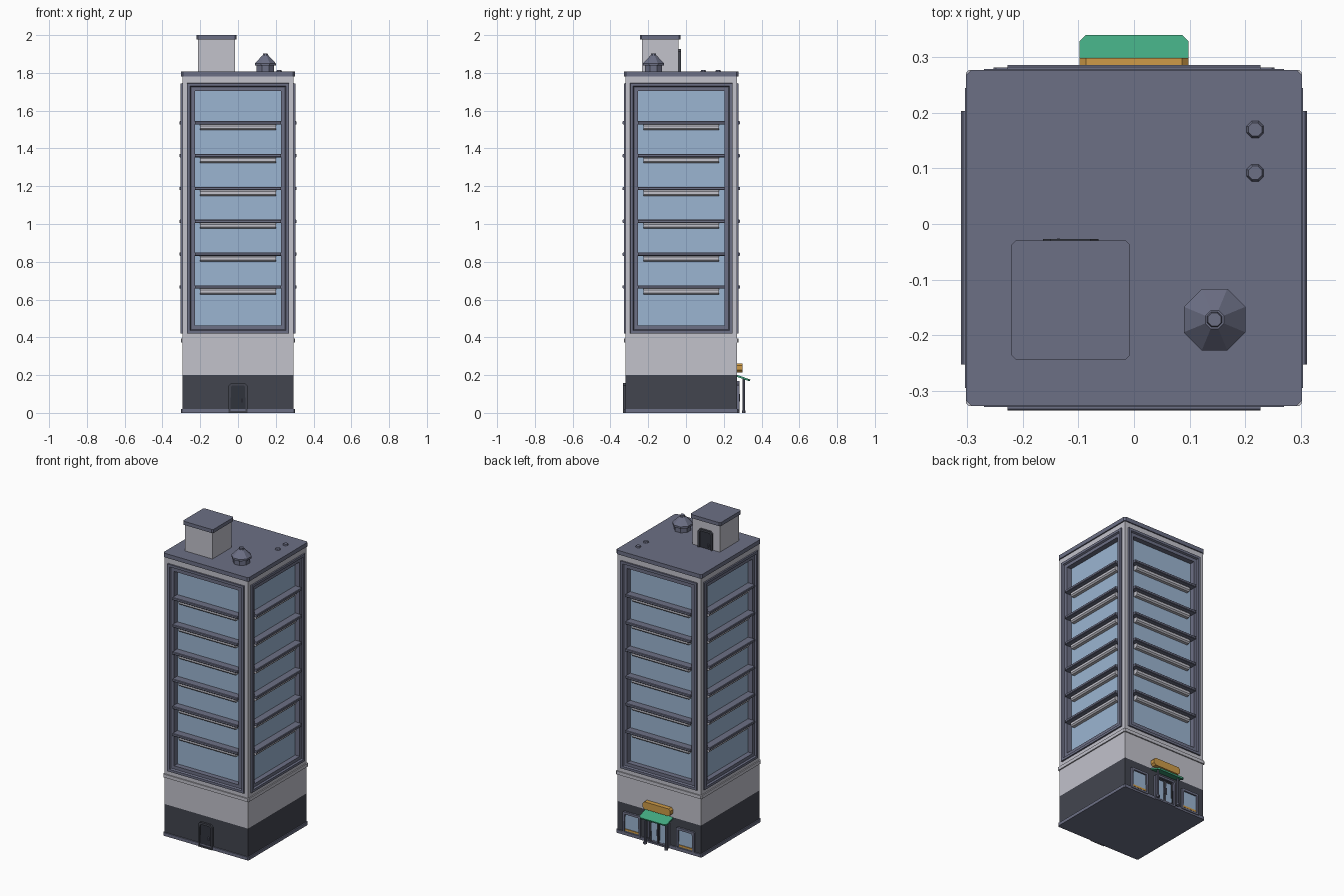
import bpy, bmesh, math
from mathutils import Matrix, Vector

if "Cube" in bpy.data.objects:
    bpy.data.objects.remove(bpy.data.objects["Cube"])

CY = -0.025          # tower axis in y
R = 0.295            # wall half width
BACK, FRONT = CY + R, CY - R

def mat(name, rgb):
    m = bpy.data.materials.new(name)
    m.diffuse_color = (*rgb, 1)
    m.use_nodes = True
    m.node_tree.nodes["Principled BSDF"].inputs["Base Color"].default_value = m.diffuse_color
    return m

LIGHT = mat("pale_grey_wall", (0.54, 0.54, 0.60))
TRIM = mat("slate_trim", (0.150, 0.160, 0.235))
DARK = mat("charcoal", (0.055, 0.060, 0.078))
BLACK = mat("dark_door", (0.030, 0.033, 0.046))
GLASS = mat("blue_glass", (0.33, 0.46, 0.64))
GREEN = mat("green_canopy", (0.055, 0.40, 0.22))
AMBER = mat("amber_sign", (0.62, 0.33, 0.065))

def finish(bm, name, *mats):
    bmesh.ops.recalc_face_normals(bm, faces=bm.faces)
    me = bpy.data.meshes.new(name)
    bm.to_mesh(me)
    bm.free()
    for m in mats:
        me.materials.append(m)
    ob = bpy.data.objects.new(name, me)
    bpy.context.collection.objects.link(ob)
    return ob

def cube(lo, hi):
    bm = bmesh.new()
    lo, hi = Vector(lo), Vector(hi)
    bmesh.ops.create_cube(bm, size=1, matrix=Matrix.Translation((lo + hi) / 2)
                          @ Matrix.Diagonal((*(hi - lo), 1)))
    return bm

def chamfer(bm, axis, w):
    """Chamfer the edges running along one axis."""
    es = [e for e in bm.edges
          if abs((e.verts[0].co - e.verts[1].co).normalized()[axis]) > 0.9]
    bmesh.ops.bevel(bm, geom=es, offset=w, segments=1, affect='EDGES')

def turn(bm, k):
    bmesh.ops.rotate(bm, verts=bm.verts, cent=(0, CY, 0),
                     matrix=Matrix.Rotation(k * math.pi / 2, 3, 'Z'))

def box(name, lo, hi, m, axis=None, w=0.0, k=0):
    bm = cube(lo, hi)
    if axis is not None:
        chamfer(bm, axis, w)
    turn(bm, k)
    return finish(bm, name, m)

def square(name, x, y, h, z0, z1, m, w=0.0):
    return box(name, (x - h, y - h, z0), (x + h, y + h, z1), m, 2 if w else None, w)

def ring(name, x, y, outer, inner, z0, z1, m, w):
    """Square rim with chamfered corners and an open middle."""
    bm = cube((x - outer, y - outer, z0), (x + outer, y + outer, z1))
    chamfer(bm, 2, w)
    caps = [f for f in bm.faces if abs(f.normal.z) > 0.9]
    bmesh.ops.delete(bm, geom=caps, context='FACES_ONLY')
    hole = cube((x - inner, y - inner, z0), (x + inner, y + inner, z1))
    chamfer(hole, 2, w * 0.1)
    bmesh.ops.delete(hole, geom=[f for f in hole.faces if abs(f.normal.z) > 0.9],
                     context='FACES_ONLY')
    tmp = bpy.data.meshes.new("tmp")
    hole.to_mesh(tmp)
    hole.free()
    bm.from_mesh(tmp)
    bpy.data.meshes.remove(tmp)
    for z in (z0, z1):
        es = [e for e in bm.edges if all(abs(v.co.z - z) < 1e-5 for v in e.verts)]
        bmesh.ops.bridge_loops(bm, edges=es)
    return finish(bm, name, m)

def panel(name, x, y, s, w, z0, z1, cut, rim, mats, out=0.010, depth=0.006):
    """Framed plate on a wall at y facing s*y, top corners cut, middle pushed in."""
    h = w / 2
    pts = [(-h, z0), (h, z0), (h, z1 - cut), (h - cut, z1), (cut - h, z1), (-h, z1 - cut)]
    bm = bmesh.new()
    f = bm.faces.new([bm.verts.new((x + px, y - s * 0.002, pz)) for px, pz in pts])
    ext = bmesh.ops.extrude_face_region(bm, geom=[f])["geom"]
    for v in ext:
        if isinstance(v, bmesh.types.BMVert):
            v.co.y = y + s * out
    bmesh.ops.recalc_face_normals(bm, faces=bm.faces)
    front = max(bm.faces, key=lambda q: q.calc_center_median().y * s)
    bmesh.ops.inset_region(bm, faces=[front], thickness=rim)
    inner = bmesh.ops.extrude_discrete_faces(bm, faces=[front])["faces"][0]
    for v in inner.verts:
        v.co.y -= s * depth
    inner.material_index = 1
    return finish(bm, name, *mats)

def cone(name, x, y, z0, z1, r0, r1, m, n=8):
    bm = bmesh.new()
    bmesh.ops.create_cone(bm, cap_ends=True, segments=n, radius1=r0, radius2=r1, depth=z1 - z0,
                          matrix=Matrix.Translation((x, y, (z0 + z1) / 2))
                          @ Matrix.Rotation(math.pi / n, 4, 'Z'))
    return finish(bm, name, m)

# Ground floor
square("plinth", 0, CY, 0.3025, 0, 0.02, TRIM, 0.006)
square("base_wall", 0, CY, R, 0.01, 0.2, DARK)
square("upper_base_wall", 0, CY, R, 0.2, 0.396, LIGHT)
square("belt_course", 0, CY, 0.3025, 0.373, 0.394, LIGHT, 0.005)

# Tower: each side stepped in to a window frame and recessed glass
bm = cube((-R, CY - R, 0.395), (R, CY + R, 1.77))
bm.normal_update()
sides = [f for f in bm.faces if abs(f.normal.z) < 0.5]
for f in bm.faces:
    if f.normal.z > 0.5:
        f.material_index = 2
for inset, push, idx in ((0.035, 0, 1), (0.0005, 0.009, 1), (0.022, 0, 1), (0.0075, -0.010, 1),
                         (0.029, 0, 1), (0.001, -0.032, 3)):
    bmesh.ops.inset_individual(bm, faces=sides, thickness=inset, depth=push)
    for f in sides:
        f.material_index = idx
# frame rims created by the insets lie inside the wall border
for f in bm.faces:
    c = f.calc_center_median() - Vector((0, CY, 0))
    d = max(abs(c.x), abs(c.y))
    if abs(f.normal.z) < 0.5 and f.material_index != 3:
        out = max(max(abs(v.co.x), abs(v.co.y - CY)) for v in f.verts)
        touches_edge = any(abs(v.co.x) > R - 0.001 and abs(v.co.y - CY) > R - 0.001
                           for v in f.verts)
        f.material_index = 0 if touches_edge else 1
    elif f.material_index == 0 and 0.42 < c.z < 1.75:
        f.material_index = 1
finish(bm, "tower", LIGHT, TRIM, DARK, GLASS)

# Floor slabs with projecting sills on all four sides
for k in range(4):
    for i in range(6):
        z = 0.668 + 0.1738 * i
        box("sill", (-0.228, CY - 0.311, z - 0.010), (0.228, CY - 0.258, z + 0.007), TRIM, 0, 0.003, k)
        box("floor_slab", (-0.2, CY - 0.290, z - 0.040), (0.2, CY - 0.255, z - 0.009), LIGHT, 0, 0.008, k)

# Roof edge
ring("roof_collar", 0, CY, R, 0.272, 1.77, 1.782, LIGHT, 0.001)
ring("parapet", 0, CY, 0.3025, 0.270, 1.781, 1.807, TRIM, 0.010)

# Stair house
SX, SY = -0.114, -0.137
bm = cube((SX - 0.097, SY - 0.097, 1.765), (SX + 0.097, SY + 0.097, 1.98))
bm.normal_update()
for f in bm.faces:
    f.material_index = int(f.normal.z > 0.5)
finish(bm, "stair_house", LIGHT, DARK)
ring("stair_house_rim", SX, SY, 0.107, 0.0745, 1.977, 2.0, TRIM, 0.008)

# Service doors, on the street front and on the stair house
for x, y, s, z in ((0, FRONT, -1, 0), (SX, SY + 0.097, 1, 1.768)):
    panel("door_frame", x, y, s, 0.100, z, z + 0.158, 0.014, 0.014, (DARK, BLACK), 0.013, 0.007)
    ya, yb = sorted((y + s * 0.005, y + s * 0.014))
    hx = x - s * 0.022
    box("door_handle", (hx - 0.003, ya, z + 0.055), (hx + 0.003, yb, z + 0.075), TRIM)

# Roof ventilator and small vents
cone("ventilator_drum", 0.145, -0.172, 1.765, 1.85, 0.050, 0.050, TRIM)
cone("ventilator_brim", 0.145, -0.172, 1.838, 1.850, 0.060, 0.060, TRIM)
cone("ventilator_hood", 0.145, -0.172, 1.850, 1.892, 0.060, 0.018, TRIM)
cone("ventilator_tip", 0.145, -0.172, 1.890, 1.902, 0.015, 0.013, TRIM)
for y in (0.17, 0.092):
    cone("vent_pipe", 0.218, y, 1.765, 1.80, 0.010, 0.010, TRIM)
    cone("vent_cap", 0.218, y, 1.797, 1.815, 0.021, 0.013, TRIM)

# Shop front on the back
for x in (-0.19, 0.19):
    panel("shop_window", x, BACK, 1, 0.125, 0.012, 0.150, 0.004, 0.016, (TRIM, GLASS), 0.012, 0.009)
    box("window_stripe", (x - 0.047, BACK, 0.028), (x + 0.047, BACK + 0.007, 0.040), AMBER)
panel("entrance_surround", 0, BACK, 1, 0.150, 0, 0.170, 0.012, 0.014, (TRIM, DARK), 0.014, 0.010)
for x in (-0.029, 0.029):
    panel("entrance_door", x, BACK + 0.004, 1, 0.056, 0.004, 0.150, 0.002, 0.009, (DARK, GLASS), 0.006, 0.004)
    hx = x * 0.25
    box("entrance_handle", (hx - 0.002, BACK + 0.006, 0.06), (hx + 0.002, BACK + 0.016, 0.10), TRIM)
box("sign_board", (-0.098, BACK - 0.002, 0.215), (0.098, 0.299, 0.262), AMBER, 1, 0.012)

# Sloping canopy on two posts
bm = cube((-0.098, -0.037, -0.005), (0.098, 0.037, 0.005))
outer = [e for e in bm.edges if all(v.co.y > 0 for v in e.verts)
         and abs(e.verts[0].co.x - e.verts[1].co.x) < 1e-5]
bmesh.ops.bevel(bm, geom=outer, offset=0.012, segments=1, affect='EDGES')
bm.transform(Matrix.Translation((0, 0.304, 0.184)) @ Matrix.Rotation(-0.33, 4, 'X'))
finish(bm, "canopy", GREEN)
for x in (-0.075, 0.075):
    cone("canopy_post", x, 0.306, 0, 0.183, 0.007, 0.007, TRIM)
    cone("post_foot", x, 0.306, 0, 0.012, 0.011, 0.011, TRIM)
